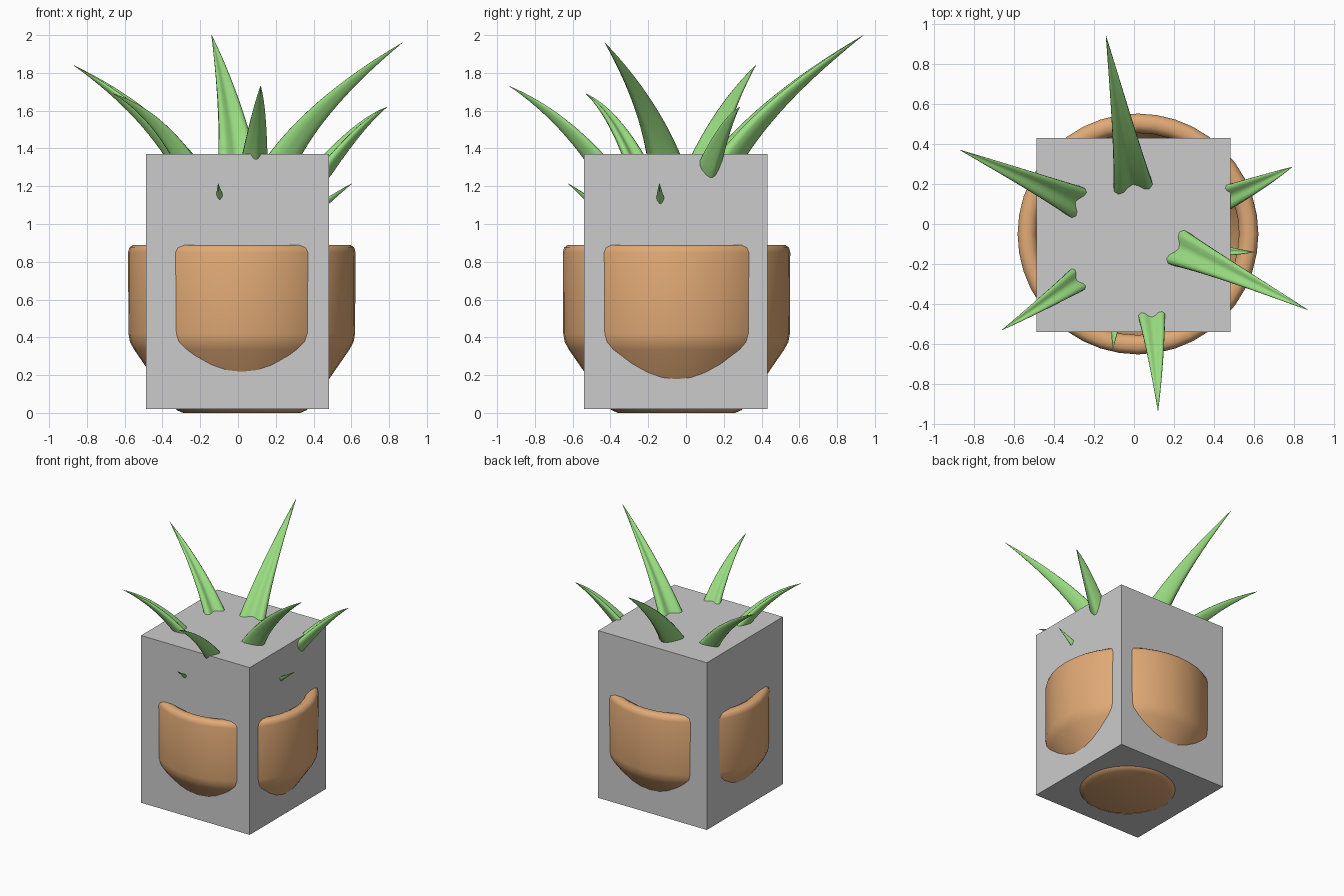
import bpy, math
from mathutils import Vector

if "Cube" in bpy.data.objects:
    bpy.data.objects.remove(bpy.data.objects["Cube"])

CENTRE = Vector((0.02, -0.05, 0))


def material(name, colour):
    m = bpy.data.materials.new(name)
    m.diffuse_color = (*colour, 1)
    m.use_nodes = True
    m.node_tree.nodes["Principled BSDF"].inputs["Base Color"].default_value = m.diffuse_color
    return m


def make_object(name, verts, faces, mat=None, angle=None):
    mesh = bpy.data.meshes.new(name)
    mesh.from_pydata(verts, [], faces)
    ob = bpy.data.objects.new(name, mesh)
    bpy.context.collection.objects.link(ob)
    if mat:
        mesh.materials.append(mat)
    if angle:
        bpy.ops.object.select_all(action='DESELECT')
        ob.select_set(True)
        bpy.context.view_layer.objects.active = ob
        bpy.ops.object.shade_smooth_by_angle(angle=math.radians(angle))
    return ob


def skin(rings):
    """Quads between consecutive closed rings, with both ends capped."""
    n = len(rings[0])
    verts = [v for ring in rings for v in ring]
    faces = [(i * n + j, i * n + (j + 1) % n, (i + 1) * n + (j + 1) % n, (i + 1) * n + j)
             for i in range(len(rings) - 1) for j in range(n)]
    faces.append(tuple(reversed(range(n))))
    faces.append(tuple(range((len(rings) - 1) * n, len(rings) * n)))
    return verts, faces


terracotta = material("terracotta", (0.75, 0.40, 0.18))
green = material("leaf_green", (0.32, 0.72, 0.22))

# Pot: lathed profile, outside from the base up, over the rim and down inside
profile = [(0.31, 0.0), (0.345, 0.015), (0.37, 0.045), (0.57, 0.335), (0.592, 0.375), (0.60, 0.42),
           (0.602, 0.85), (0.595, 0.875), (0.575, 0.89), (0.54, 0.89), (0.515, 0.875),
           (0.505, 0.84), (0.50, 0.42), (0.30, 0.09)]
SIDES = 40
pot_rings = [[CENTRE + Vector((r * math.cos(2 * math.pi * k / SIDES),
                               r * math.sin(2 * math.pi * k / SIDES), z))
              for k in range(SIDES)] for r, z in profile]
make_object("pot", *skin(pot_rings), terracotta, 45)

# Plain block standing in the pot
bpy.ops.mesh.primitive_cube_add(size=1, location=(-0.003, -0.054, 0.695))
block = bpy.context.object
block.name = "block"
block.scale = (0.97, 0.97, 1.35)

# Leaf section: two lobes and a groove on the inner face, a keel on the outer one
half = [(0.0, 0.18), (0.25, 0.27), (0.5, 0.42), (0.75, 0.46), (0.95, 0.32),
        (0.95, 0.05), (0.75, -0.3), (0.45, -0.65), (0.2, -0.86)]
section = half + [(0, -0.92)] + [(-a, b) for a, b in reversed(half[1:])]
STEPS = 28


def leaf(name, mid, tip, width):
    mid, tip = Vector(mid), Vector(tip)
    out = Vector((tip.x - mid.x, tip.y - mid.y, 0)).normalized()
    start = CENTRE + out * 0.05 + Vector((0, 0, 0.75))
    ctrl = 2 * mid - 0.5 * (start + tip)
    side = out.cross(Vector((0, 0, 1)))
    rings = []
    for i in range(STEPS + 1):
        t = i / STEPS
        p = start * (1 - t) ** 2 + ctrl * 2 * t * (1 - t) + tip * t * t
        tan = ((ctrl - start) * (1 - t) + (tip - ctrl) * t).normalized()
        up = side.cross(tan).normalized()
        if up.dot(out) > 0:
            up = -up
        w = width / 2 * min(1.1, (2 * (1 - t)) ** 0.9) * min(1, 0.4 + 1.3 * t)
        w = max(w, 0.001)
        # the ring runs anticlockwise about the leaf direction
        s = up.cross(tan)
        rings.append([p - s * a * w + up * b * w for a, b in reversed(section)])
    verts, faces = skin(rings)
    ob = make_object(name, verts, faces, green, 60)
    return ob


# Leaves: middle point, tip, width
leaves = [
    ((-0.01, 0.22, 1.37), (-0.14, 0.94, 2.00), 0.20),
    ((-0.31, 0.12, 1.37), (-0.87, 0.37, 1.84), 0.165),
    ((-0.30, -0.29, 1.37), (-0.66, -0.53, 1.69), 0.125),
    ((0.09, -0.47, 1.355), (0.12, -0.935, 1.73), 0.14),
    ((0.245, -0.13, 1.37), (0.87, -0.43, 1.96), 0.19),
    ((0.48, 0.14, 1.335), (0.79, 0.285, 1.62), 0.125),
    ((0.34, -0.12, 1.02), (0.605, -0.14, 1.215), 0.085),
    ((-0.07, -0.38, 1.02), (-0.105, -0.625, 1.215), 0.085),
]
for i, args in enumerate(leaves):
    leaf(f"leaf_{i + 1}", *args)
